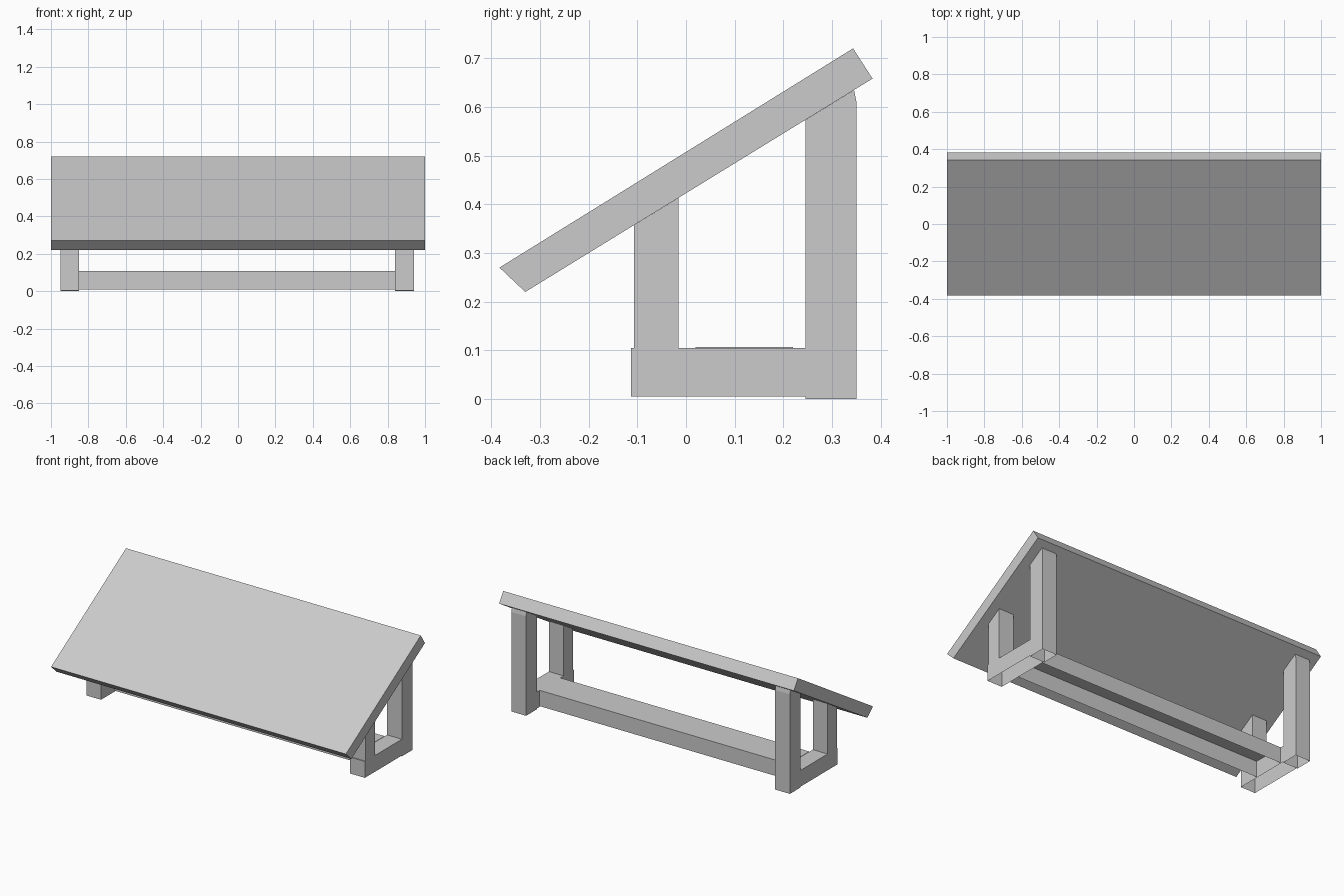
import bpy
import bmesh

cube = bpy.data.objects.get("Cube")
if cube:
    bpy.data.objects.remove(cube, do_unlink=True)

grey = bpy.data.materials.new("light_grey")
grey.use_nodes = True
grey.diffuse_color = (0.6, 0.6, 0.6, 1)
grey.node_tree.nodes["Principled BSDF"].inputs["Base Color"].default_value = (0.6, 0.6, 0.6, 1)


def prism(name, profile, x0, x1, open_bottom=False):
    """Extrude a (y, z) side profile from x0 to x1, optionally hollow from below."""
    bm = bmesh.new()
    face = bm.faces.new([bm.verts.new((x0, y, z)) for y, z in profile])
    grown = bmesh.ops.extrude_face_region(bm, geom=[face], use_keep_orig=True)
    verts = [v for v in grown["geom"] if isinstance(v, bmesh.types.BMVert)]
    bmesh.ops.translate(bm, verts=verts, vec=(x1 - x0, 0, 0))
    bmesh.ops.recalc_face_normals(bm, faces=bm.faces)
    if open_bottom:
        under = [f for f in bm.faces if f.normal.z < -0.99]
        bmesh.ops.delete(bm, geom=under, context='FACES')
    mesh = bpy.data.meshes.new(name)
    bm.to_mesh(mesh)
    bm.free()
    mesh.materials.append(grey)
    obj = bpy.data.objects.new(name, mesh)
    bpy.context.collection.objects.link(obj)
    return obj


def box(y0, y1, z0, z1):
    return [(y0, z0), (y1, z0), (y1, z1), (y0, z1)]


def underside(y):
    """Height of the sloping panel's lower face."""
    return 0.22 + (y + 0.33) * 0.614


# Sloping panel
prism("sloping_panel", [(-0.383, 0.27), (-0.33, 0.22), (0.383, 0.658), (0.343, 0.72)], -1, 1)

# End frames: tall rear post, short front post and floor runner
rear = [(0.245, 0), (0.35, 0), (0.35, 0.61), (0.345, underside(0.345)), (0.245, underside(0.245))]
front = [(-0.107, 0.105), (-0.015, 0.105), (-0.015, underside(-0.015)), (-0.107, underside(-0.107))]
for side, x0, x1 in (("left", 0.84, 0.94), ("right", -0.95, -0.85)):
    prism(side + "_rear_post", rear, x0, x1, open_bottom=True)
    prism(side + "_front_post", front, x0, x1, open_bottom=True)
    prism(side + "_runner", box(-0.113, 0.245, 0.005, 0.105), x0, x1, open_bottom=True)

# Long stretcher joining the runners
prism("stretcher", box(0.02, 0.22, 0.01, 0.107), -0.85, 0.84, open_bottom=True)
